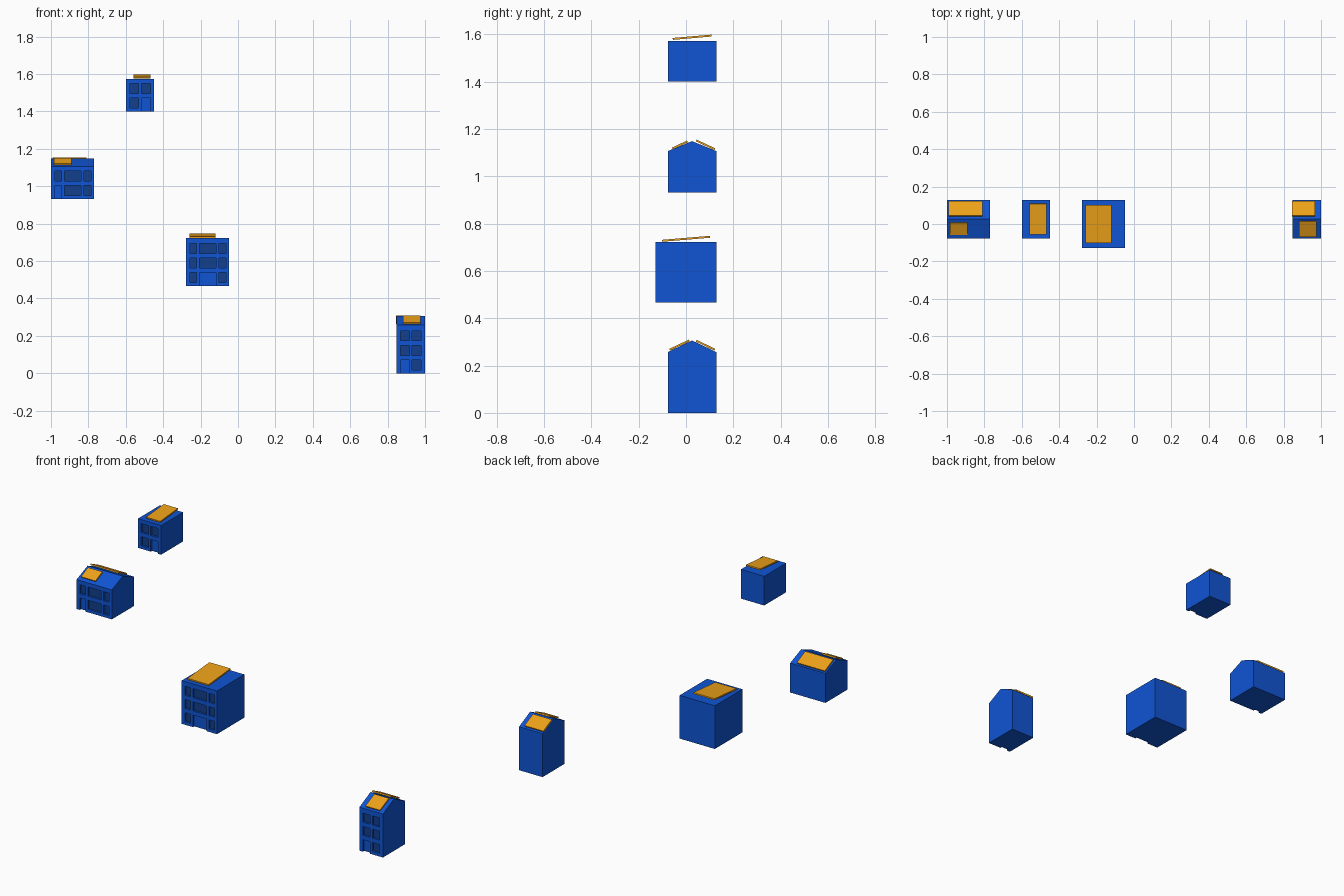
import bpy, bmesh
from mathutils import Vector

if "Cube" in bpy.data.objects:
    bpy.data.objects.remove(bpy.data.objects["Cube"])

DEPTH = 0.012            # recess of windows and doors
BACK = 0.128             # all houses share the same back plane


def material(name, rgb):
    m = bpy.data.materials.new(name)
    m.diffuse_color = (*rgb, 1)
    m.use_nodes = True
    m.node_tree.nodes["Principled BSDF"].inputs["Base Color"].default_value = m.diffuse_color
    return m


WALL = material("wall_blue", (0.005, 0.09, 0.66))
GLASS = material("window_blue", (0.006, 0.05, 0.26))
PANEL = material("panel_orange", (0.85, 0.36, 0.01))


def finish(bm, name, mat):
    bmesh.ops.recalc_face_normals(bm, faces=bm.faces[:])
    me = bpy.data.meshes.new(name)
    bm.to_mesh(me)
    bm.free()
    me.materials.append(mat)
    ob = bpy.data.objects.new(name, me)
    bpy.context.collection.objects.link(ob)
    return ob


def prism(bm, profile, x0, x1):
    """Extrude a (y, z) profile along x."""
    a = [bm.verts.new((x0, y, z)) for y, z in profile]
    b = [bm.verts.new((x1, y, z)) for y, z in profile]
    bm.faces.new(a)
    bm.faces.new(b[::-1])
    n = len(profile)
    for i in range(n):
        j = (i + 1) % n
        bm.faces.new((a[i], a[j], b[j], b[i]))


def box(bm, x0, x1, y0, y1, z0, z1):
    prism(bm, [(y0, z0), (y1, z0), (y1, z1), (y0, z1)], x0, x1)


def solar_panel(name, x0, x1, start, end, t=0.008):
    """Thin slab along a sloped (y, z) centre line."""
    a, b = Vector(start), Vector(end)
    d = (b - a).normalized()
    n = Vector((-d.y, d.x)) * t / 2
    bm = bmesh.new()
    prism(bm, [a - n, b - n, b + n, a + n], x0, x1)
    finish(bm, name, PANEL)


def house(name, x0, x1, front, base, eave, ridge, floors, columns, door):
    # body, with an optional gable
    profile = [(front, base), (BACK, base), (BACK, eave), (front, eave)]
    if ridge:
        profile.insert(3, ((front + BACK) / 2, ridge))
    bm = bmesh.new()
    prism(bm, profile, x0, x1)
    body = finish(bm, name + "_body", WALL)

    # window and door openings, with dark panes at the back of the windows
    holes, panes = bmesh.new(), bmesh.new()
    for f in range(floors):
        z = base + 0.018 + 0.078 * f
        for i, (c0, c1) in enumerate(columns):
            is_door = f == 0 and i == door
            low = base - 0.02 if is_door else z
            box(holes, x0 + c0, x0 + c1, front - 0.02, front + DEPTH, low, z + 0.053)
            if not is_door:
                box(panes, x0 + c0, x0 + c1, front + DEPTH - 0.001,
                    front + DEPTH + 0.001, z, z + 0.053)
    cutter = finish(holes, name + "_cutter", WALL)
    cutter.hide_render = True
    finish(panes, name + "_windows", GLASS)

    mod = body.modifiers.new("openings", 'BOOLEAN')
    mod.operation = 'DIFFERENCE'
    mod.solver = 'EXACT'
    mod.object = cutter
    bpy.context.view_layer.objects.active = body
    bpy.ops.object.modifier_apply(modifier=mod.name)
    bpy.data.objects.remove(cutter)


NARROW = [(0.022, 0.069), (0.084, 0.131)]
WIDE = [(0.021, 0.057), (0.073, 0.161), (0.177, 0.213)]

# houses
house("gable_wide", -1.0, -0.77, -0.077, 0.932, 1.106, 1.148, 2, WIDE, 0)
house("flat_narrow", -0.6, -0.448, -0.077, 1.4, 1.572, None, 2, NARROW, 1)
house("flat_wide", -0.278, -0.048, -0.128, 0.467, 0.722, None, 3, WIDE, 1)
house("gable_narrow", 0.847, 1.0, -0.077, 0.0, 0.257, 0.306, 3, NARROW, 0)

# roof panels
solar_panel("gable_wide_front_panel", -0.983, -0.889, (-0.058, 1.117), (0.006, 1.147))
solar_panel("gable_wide_back_panel", -0.993, -0.81, (0.043, 1.151), (0.122, 1.114))
solar_panel("flat_narrow_panel", -0.56, -0.468, (-0.056, 1.58), (0.108, 1.594))
solar_panel("flat_wide_panel", -0.258, -0.12, (-0.102, 0.727), (0.102, 0.744))
solar_panel("gable_narrow_front_panel", 0.882, 0.976, (-0.069, 0.267), (0.014, 0.306))
solar_panel("gable_narrow_back_panel", 0.845, 0.968, (0.043, 0.305), (0.122, 0.267))
